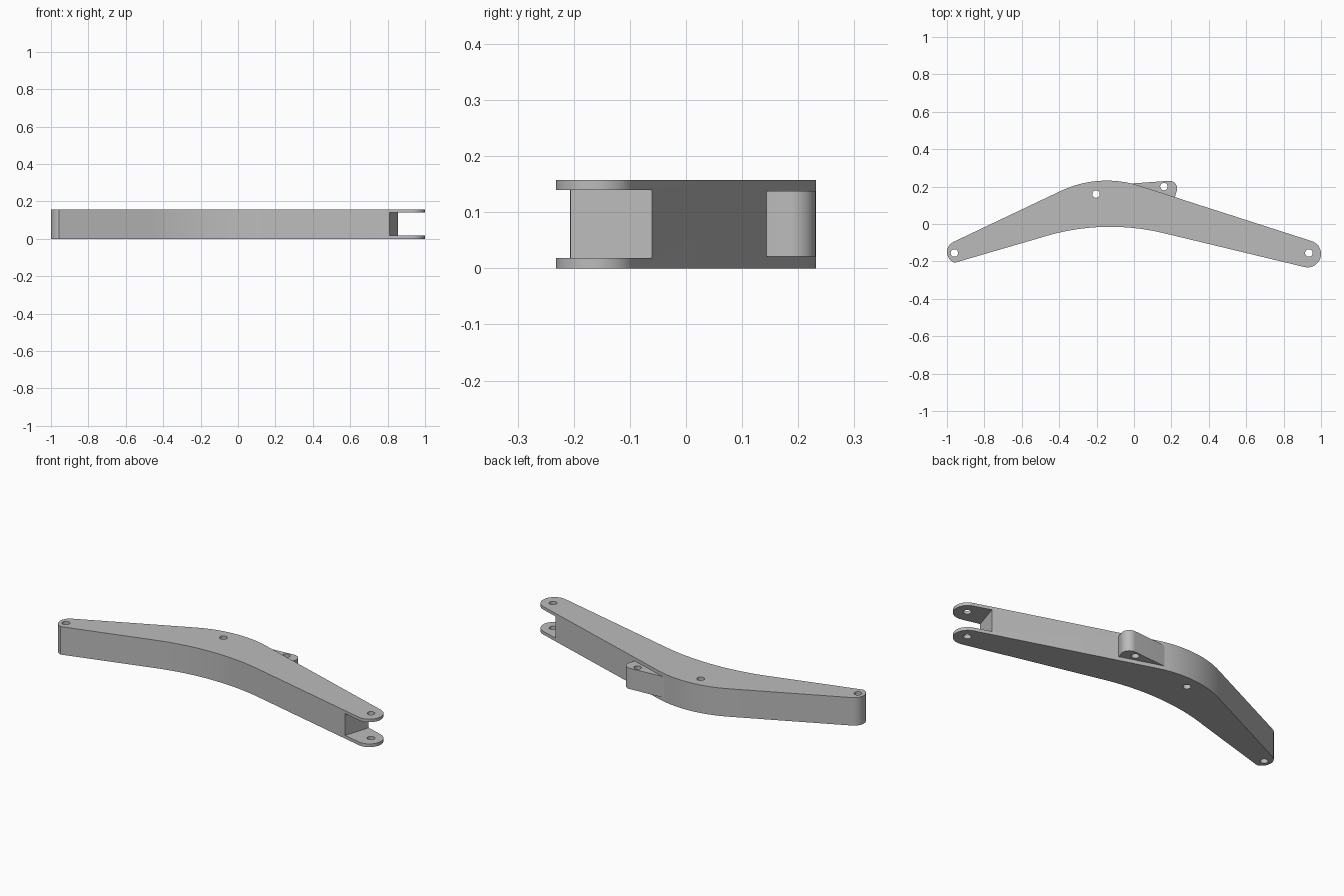
import bpy
import bmesh
from math import sin, cos, radians
from mathutils import Vector, Matrix

HEIGHT = 0.157

old = bpy.data.objects.get("Cube")
if old:
    bpy.data.objects.remove(old, do_unlink=True)

steel = bpy.data.materials.new("plain grey")
steel.use_nodes = True
grey = (0.5, 0.5, 0.5, 1)
steel.diffuse_color = grey
steel.node_tree.nodes["Principled BSDF"].inputs["Base Color"].default_value = grey


def arc(cx, cy, r, start, end, steps):
    """Points on an arc, angles in degrees."""
    angles = [radians(start + (end - start) * i / steps) for i in range(steps + 1)]
    return [(cx + r * cos(a), cy + r * sin(a)) for a in angles]


def add_object(name, bm):
    bmesh.ops.recalc_face_normals(bm, faces=bm.faces)
    mesh = bpy.data.meshes.new(name)
    bm.to_mesh(mesh)
    bm.free()
    mesh.materials.append(steel)
    obj = bpy.data.objects.new(name, mesh)
    bpy.context.collection.objects.link(obj)
    return obj


def extrude_profile(name, points, bottom, top):
    bm = bmesh.new()
    face = bm.faces.new([bm.verts.new((x, y, bottom)) for x, y in points])
    result = bmesh.ops.extrude_face_region(bm, geom=[face])
    verts = [v for v in result["geom"] if isinstance(v, bmesh.types.BMVert)]
    bmesh.ops.translate(bm, verts=verts, vec=(0, 0, top - bottom))
    return add_object(name, bm)


def activate(obj):
    bpy.ops.object.select_all(action="DESELECT")
    obj.select_set(True)
    bpy.context.view_layer.objects.active = obj


def cut(obj, cutter):
    """Subtract the cutter and discard it."""
    cutter.hide_render = True
    mod = obj.modifiers.new("cut", "BOOLEAN")
    mod.operation = "DIFFERENCE"
    mod.solver = "EXACT"
    mod.object = cutter
    activate(obj)
    bpy.ops.object.modifier_apply(modifier=mod.name)
    bpy.data.objects.remove(cutter, do_unlink=True)


def drill(obj, x, y, r=0.02):
    cut(obj, extrude_profile("drill", arc(x, y, r, 0, 345, 23), -0.1, 0.3))


# Bent arm: two rounded ends joined by an upper and a lower bend
outline = arc(-0.94, -0.15, 0.06, 252.2, 115.8, 16)
outline += arc(-0.146, 0.232 - 0.573, 0.573, 115.8, 72.2, 20)
outline += arc(0.928, -0.16, 0.072, 72.2, -103.3, 20)
outline += arc(-0.127, -0.015 - 1.22, 1.22, 76.7, 107.8, 20)
arm = extrude_profile("bent_arm", outline, 0, HEIGHT)

# Fork slot, square to the arm at its left end
bm = bmesh.new()
turn = Matrix.Rotation(radians(-17.3), 4, "Z")
centre = Vector((0.8325, -0.1325, 0.079)) + turn @ Vector((0.2, 0, 0))
size = Matrix.Diagonal((0.4, 0.5, 0.122, 1))
bmesh.ops.create_cube(bm, size=1, matrix=Matrix.Translation(centre) @ turn @ size)
cut(arm, add_object("slot_cutter", bm))

# Pin holes at both ends and at the bend
for x, y in [(-0.96, -0.155), (-0.203, 0.16), (0.935, -0.155)]:
    drill(arm, x, y)

# Side lug on the back, slimmer than the arm
lug_outline = [(0, 0.17), (-0.02, 0.216)]
lug_outline += arc(0.19, 0.19, 0.041, 94, -17.8, 14)
lug_outline += [(0.217, 0.14), (0.2, 0.11)]
lug = extrude_profile("side_lug", lug_outline, 0.021, 0.138)
drill(lug, 0.16, 0.2)

for obj in (arm, lug):
    activate(obj)
    bpy.ops.object.shade_smooth_by_angle(angle=radians(30))
